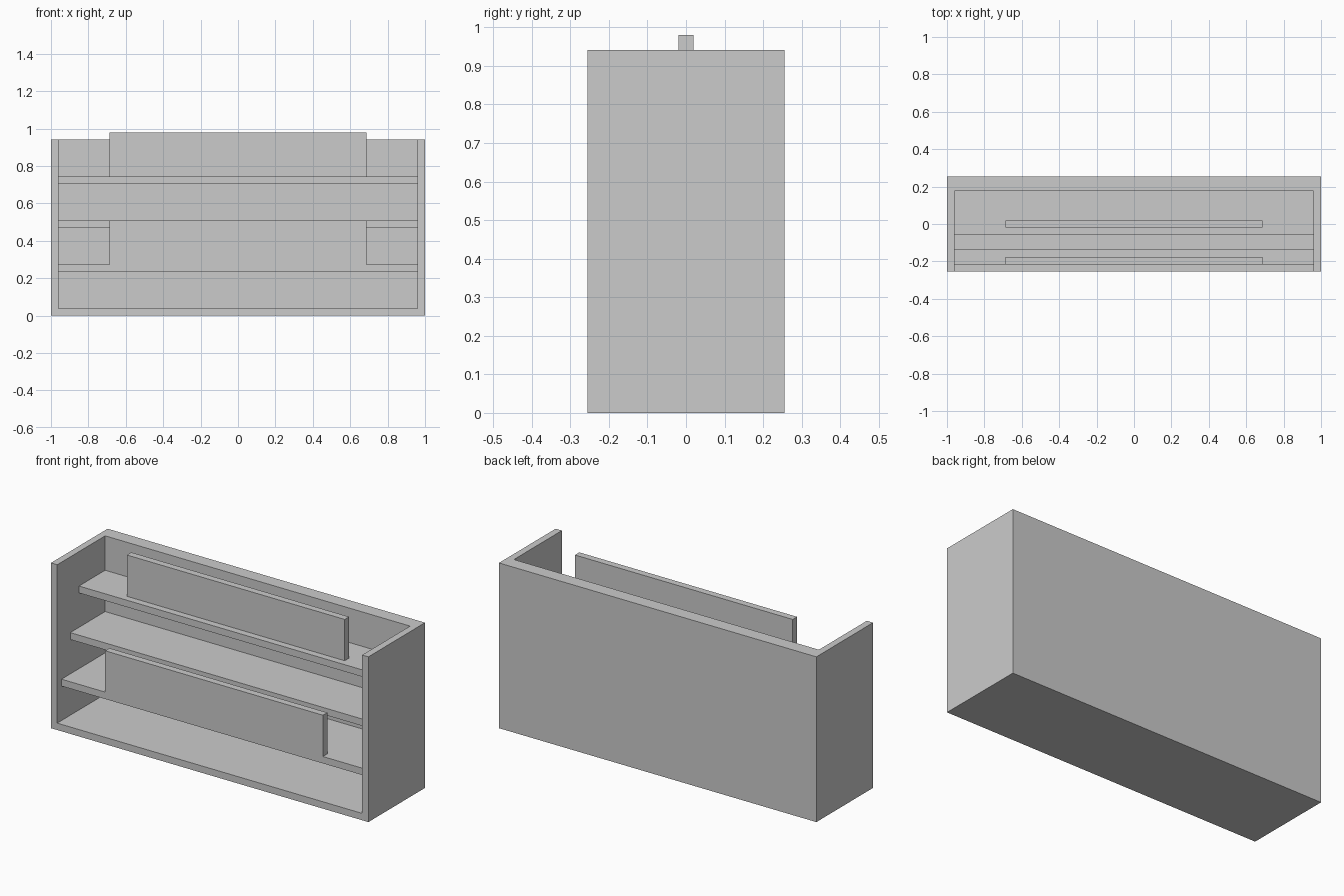
import bpy

if "Cube" in bpy.data.objects:
    bpy.data.objects.remove(bpy.data.objects["Cube"])

U = 2 / 51  # board thickness, the module every size is based on


def box(name, x, y, z):
    """Box from (min, max) ranges given in board thicknesses."""
    bpy.ops.mesh.primitive_cube_add(size=1)
    ob = bpy.context.object
    ob.name = ob.data.name = name
    for v in ob.data.vertices:
        for axis, (lo, hi) in enumerate((x, y, z)):
            v.co[axis] = U * (hi if v.co[axis] > 0 else lo)
    return ob


INNER = (-24.5, 24.5)
PANEL = (-17.5, 17.5)

# Carcass: solid block hollowed out through the front and top
carcass = box("carcass", (-25.5, 25.5), (-6.5, 6.5), (0, 24))
cutter = box("carcass_cutter", INNER, (-10, 4.5), (1, 30))
cutter.hide_render = True
cut = carcass.modifiers.new("hollow", "BOOLEAN")
cut.operation = "DIFFERENCE"
cut.solver = "EXACT"
cut.object = cutter
bpy.context.view_layer.objects.active = carcass
bpy.ops.object.modifier_apply(modifier=cut.name)
bpy.data.objects.remove(cutter)

# Stepped shelves, each shallower than the one below
for name, front, z in (("lower_shelf", -5.5, 6),
                       ("middle_shelf", -3.5, 12),
                       ("upper_shelf", -1.5, 18)):
    box(name, INNER, (front, 4.5), (z, z + 1))

# Upright panels standing on the lower and upper shelves
box("lower_panel", PANEL, (-5.5, -4.5), (7, 13))
box("upper_panel", PANEL, (-0.5, 0.5), (19, 25))
